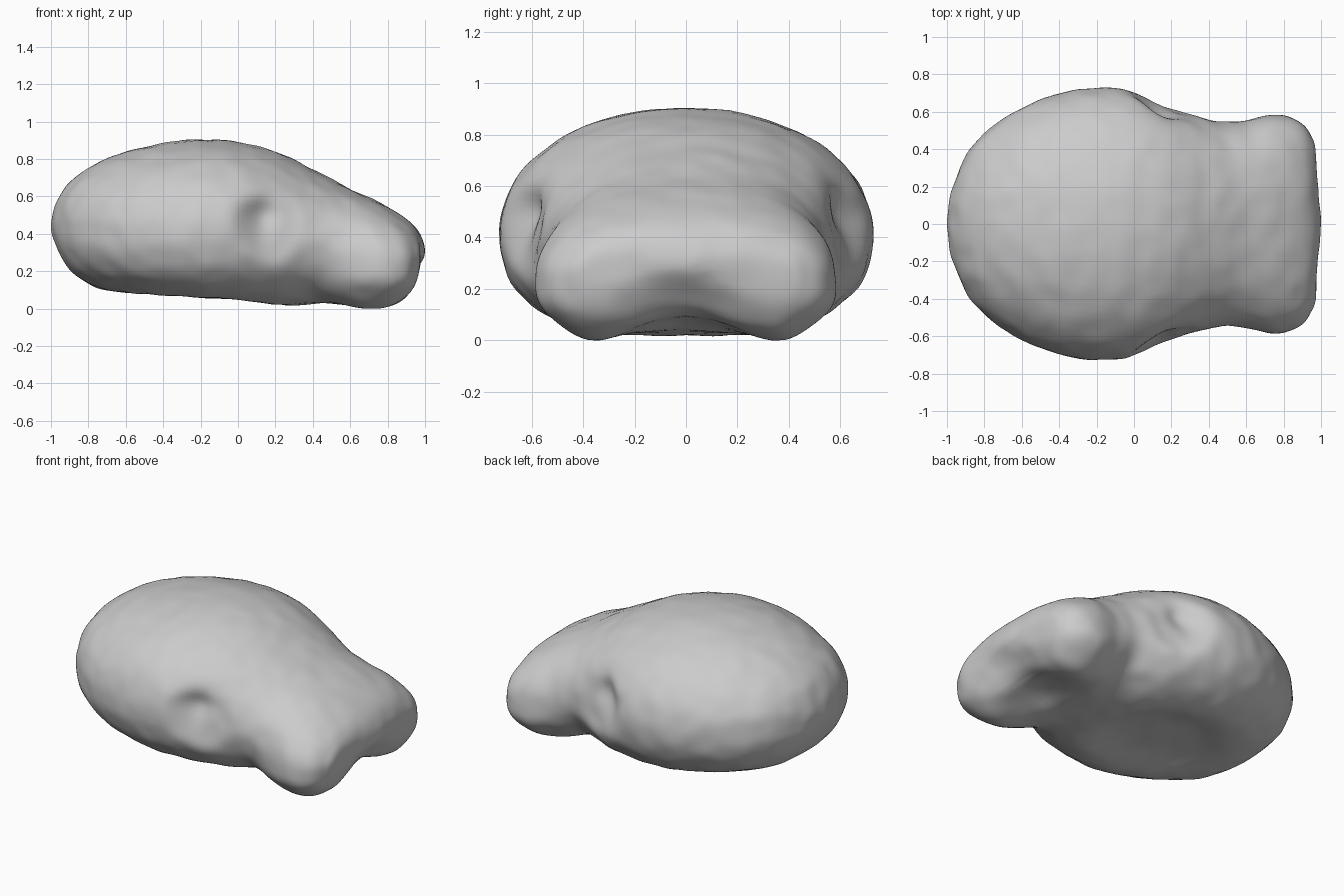
import bpy, bmesh, math
from mathutils import Vector, noise

if "Cube" in bpy.data.objects:
    bpy.data.objects.remove(bpy.data.objects["Cube"])

# Profile stations along x: x, top, bottom, height of widest point, half width
STATIONS = [
    (-1.0, .45, .45, .45, 0), (-.967, .575, .32, .45, .20),
    (-.89, .685, .20, .44, .375), (-.77, .77, .12, .43, .51),
    (-.6, .84, .07, .42, .62), (-.4, .885, .03, .42, .695),
    (-.2, .905, .005, .42, .725), (0, .89, 0, .42, .71),
    (.2, .84, 0, .40, .645), (.4, .745, .02, .33, .565),
    (.57, .655, .005, .25, .555), (.75, .57, 0, .22, .585),
    (.87, .50, .02, .23, .555), (.94, .44, .08, .24, .48),
    (.975, .37, .17, .26, .36), (.982, .28, .28, .28, 0)]
SIDES, STEPS = 112, 8


def mirrored(pole, row):
    return (row[0],) + tuple(2 * p - r for p, r in zip(pole[1:], row[1:]))


def catmull(a, b, c, d, t):
    return [.5 * (2*q + (r-p)*t + (2*p-5*q+4*r-s)*t*t + (3*q-p-3*r+s)*t**3)
            for p, q, r, s in zip(a, b, c, d)]


def bump(*terms):
    return math.exp(-sum(t * t for t in terms))


def plateau(*terms):
    return math.exp(-sum(t * t for t in terms) ** 2)


def power(v, n):
    return math.copysign(abs(v) ** (2 / n), v)


def sculpt(p, mid):
    x, y, z = p
    side = math.copysign(1, y) * min(1, abs(y) / .3)
    # round eye sockets, deepest at the upper back edge
    p.y -= side * .045 * plateau((x - .17) / .16, (z - .44) / .16)
    p.y -= side * .045 * bump((x - .13) / .085, (z - .49) / .085)
    # pinched neck behind the paws
    p.y -= side * .04 * bump((x - .42) / .14, (z - .14) / .15)
    # recess between the paws
    if x > .5:
        p.x -= .07 * bump(y / .24, (z - .08) / .14) * min(1, (x - .5) / .3)
        p.x += .02 * bump(y / .17, (z - .30) / .1) * min(1, (x - .5) / .4)
    if z < mid:
        low = min(1, (mid - z) / .2)
        p.z += .09 * low * bump((x - .78) / .24, y / .22)
        p.z -= .035 * low * bump((x - .72) / .2, (abs(y) - .38) / .12)
        # hollow belly
        p.z += .09 * low * plateau((x + .18) / .38, y / .34)
    # uneven skin
    out = Vector((x * .4, y, z - .42)).normalized()
    p += out * .007 * noise.noise(Vector((x, y, z)) * 9)
    p.z = max(p.z, 0)
    return p


# Body lofted through the stations
rows = [mirrored(STATIONS[0], STATIONS[1])] + STATIONS + [mirrored(STATIONS[-1], STATIONS[-2])]
bm = bmesh.new()
rings = []
for i in range(1, len(rows) - 2):
    for k in range(STEPS):
        if i == 1 and k == 0:
            continue
        x, top, bot, mid, half = catmull(*rows[i-1:i+3], k / STEPS)
        head = min(1, max(0, (x - .2) / .5))
        ring = []
        for j in range(SIDES):
            a = 2 * math.pi * j / SIDES
            c, s = math.cos(a), math.sin(a)
            n = (2.05 + .3 * head) if s > 0 else (2.5 + .1 * head)
            rise = top - mid if s > 0 else mid - bot
            p = Vector((x, half * power(c, n), mid + rise * power(s, n)))
            ring.append(bm.verts.new(sculpt(p, mid)))
        rings.append(ring)
for lo, hi in zip(rings, rings[1:]):
    for j in range(SIDES):
        m = (j + 1) % SIDES
        bm.faces.new((lo[j], lo[m], hi[m], hi[j]))
# Close both ends
for row, ring in ((STATIONS[0], rings[0]), (STATIONS[-1], rings[-1])):
    tip = bm.verts.new(sculpt(Vector((row[0], 0, row[3])), row[3]))
    for j in range(SIDES):
        bm.faces.new((ring[j], ring[(j + 1) % SIDES], tip))
bmesh.ops.recalc_face_normals(bm, faces=bm.faces)
for f in bm.faces:
    f.smooth = True
mesh = bpy.data.meshes.new("pebble_body")
bm.to_mesh(mesh)
bm.free()
body = bpy.data.objects.new("pebble_body", mesh)
bpy.context.collection.objects.link(body)
